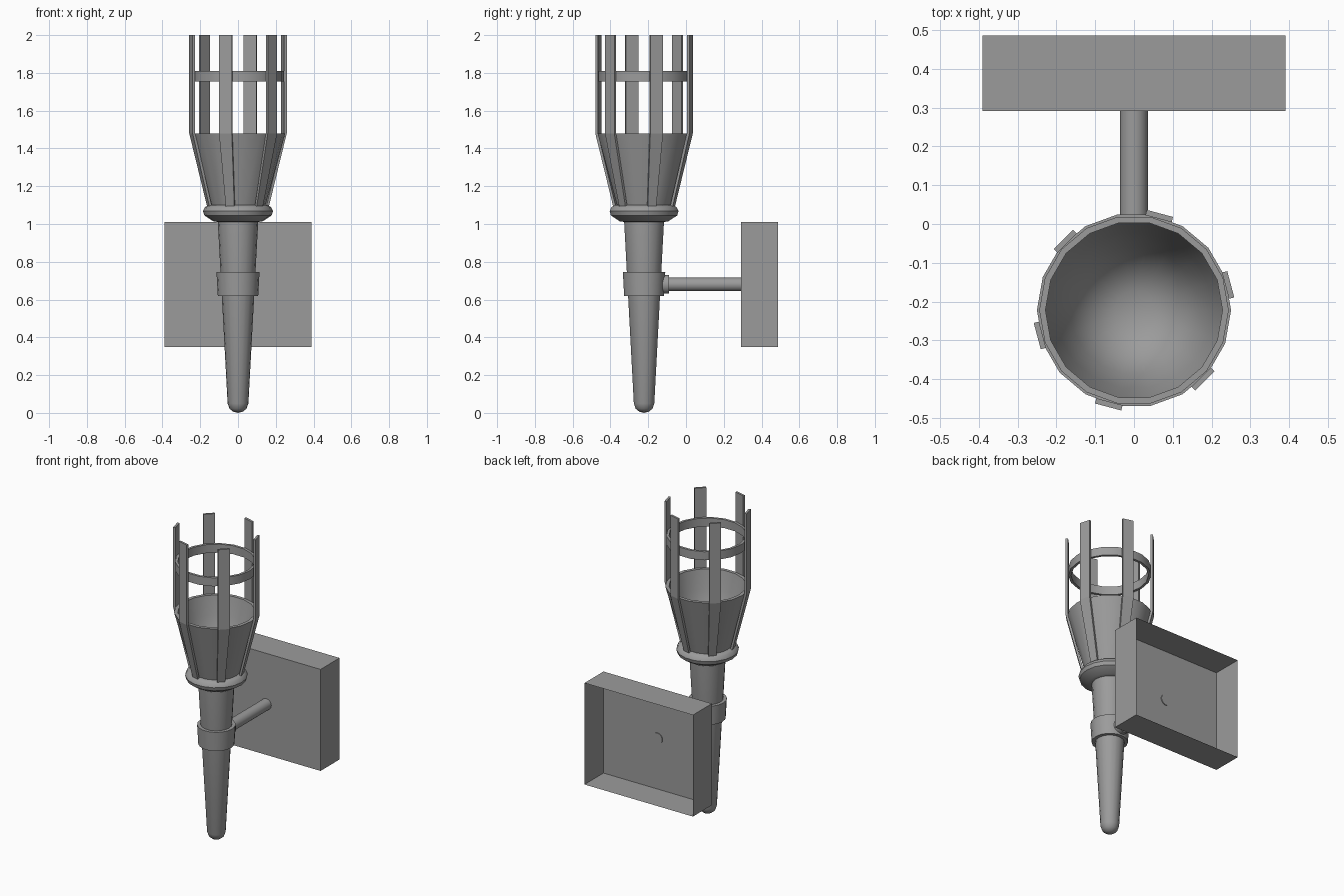
import bpy, bmesh, math
from mathutils import Matrix, Vector

cube = bpy.data.objects.get("Cube")
if cube:
    bpy.data.objects.remove(cube, do_unlink=True)

AXIS_Y = -0.222   # torch axis
SIDES = 18

metal = bpy.data.materials.new("grey metal")
metal.use_nodes = True
GREY = (0.33, 0.33, 0.33, 1)
metal.diffuse_color = GREY
metal.node_tree.nodes["Principled BSDF"].inputs["Base Color"].default_value = GREY


def finish(name, bm, smooth=True, recalc=True):
    """Turn a bmesh into a named, shaded object."""
    bmesh.ops.remove_doubles(bm, verts=bm.verts, dist=1e-5)
    if recalc:
        bmesh.ops.recalc_face_normals(bm, faces=bm.faces)
    mesh = bpy.data.meshes.new(name)
    bm.to_mesh(mesh)
    bm.free()
    mesh.materials.append(metal)
    obj = bpy.data.objects.new(name, mesh)
    bpy.context.collection.objects.link(obj)
    if smooth:
        bpy.ops.object.select_all(action='DESELECT')
        obj.select_set(True)
        bpy.context.view_layer.objects.active = obj
        bpy.ops.object.shade_smooth_by_angle(angle=math.radians(40))
    return obj


def lathe(name, profile, closed=False, matrix=Matrix.Translation((0, AXIS_Y, 0))):
    """Revolve (radius, height) points around the torch axis."""
    bm = bmesh.new()
    verts = [bm.verts.new((r, 0, z)) for r, z in profile]
    pairs = list(zip(verts, verts[1:]))
    if closed:
        pairs.append((verts[-1], verts[0]))
    edges = [bm.edges.new(p) for p in pairs]
    bmesh.ops.spin(bm, geom=verts + edges, cent=(0, 0, 0), axis=(0, 0, 1),
                   angle=math.tau, steps=SIDES, use_duplicate=False)
    bm.transform(matrix)
    return finish(name, bm)


# Tapered handle with a rounded tip
lathe("handle", [(0, 0), (0.025, 0.006), (0.045, 0.022), (0.055, 0.05),
                 (0.108, 1.03), (0, 1.03)])

# Cuff that the wall arm holds
lathe("cuff", [(0.085, 0.62), (0.107, 0.62), (0.114, 0.745), (0.09, 0.745)], closed=True)

# Rounded collar under the bowl
lathe("collar", [(0.1, 1.01), (0.13, 1.014), (0.178, 1.045), (0.185, 1.068),
                 (0.175, 1.09), (0.155, 1.1), (0.1, 1.1)], closed=True)

# Flared bowl with a hollow, rounded inside
lathe("bowl", [(0.14, 1.08), (0.25, 1.48), (0.228, 1.48), (0.203, 1.36),
               (0.165, 1.24), (0.11, 1.16), (0.05, 1.135), (0, 1.13)])

# Hoop tying the uprights together
lathe("hoop", [(0.228, 1.755), (0.244, 1.755), (0.244, 1.81), (0.228, 1.81)], closed=True)

# Six bent strips, following the bowl and then rising straight
STATIONS = [(0.146, 1.08, 0.023), (0.244, 1.48, 0.035), (0.244, 2.0, 0.035)]
for i in range(6):
    bm = bmesh.new()
    loops = []
    for r, z, half in STATIONS:
        loops.append([bm.verts.new(c) for c in ((r, -half, z), (r + 0.014, -half, z),
                                                (r + 0.014, half, z), (r, half, z))])
    for low, high in zip(loops, loops[1:]):
        for k in range(4):
            n = (k + 1) % 4
            bm.faces.new((low[k], low[n], high[n], high[k]))
    bm.faces.new(loops[0])
    bm.faces.new(loops[-1])
    bm.transform(Matrix.Translation((0, AXIS_Y, 0)) @
                 Matrix.Rotation(math.radians(15 + 60 * i), 4, 'Z'))
    finish(f"strip_{i + 1}", bm, smooth=False)

# Wall arm and its small flange, lathed along y
along_y = Matrix.Translation((0, 0, 0.68)) @ Matrix.Rotation(-math.pi / 2, 4, 'X')
lathe("wall_arm", [(0, -0.14), (0.036, -0.14), (0.036, 0.296), (0, 0.296)], matrix=along_y)
lathe("arm_flange", [(0, -0.13), (0.05, -0.13), (0.05, -0.09), (0, -0.09)], matrix=along_y)

# Wall box, open at the back
bm = bmesh.new()
bmesh.ops.create_cube(bm, size=1)
bmesh.ops.scale(bm, vec=(0.78, 0.195, 0.66), verts=bm.verts)
bmesh.ops.translate(bm, vec=(0, 0.3885, 0.68), verts=bm.verts)
back = [f for f in bm.faces if f.normal.dot(Vector((0, 1, 0))) > 0.9]
bmesh.ops.delete(bm, geom=back, context='FACES_ONLY')
finish("wall_box", bm, smooth=False, recalc=False)
